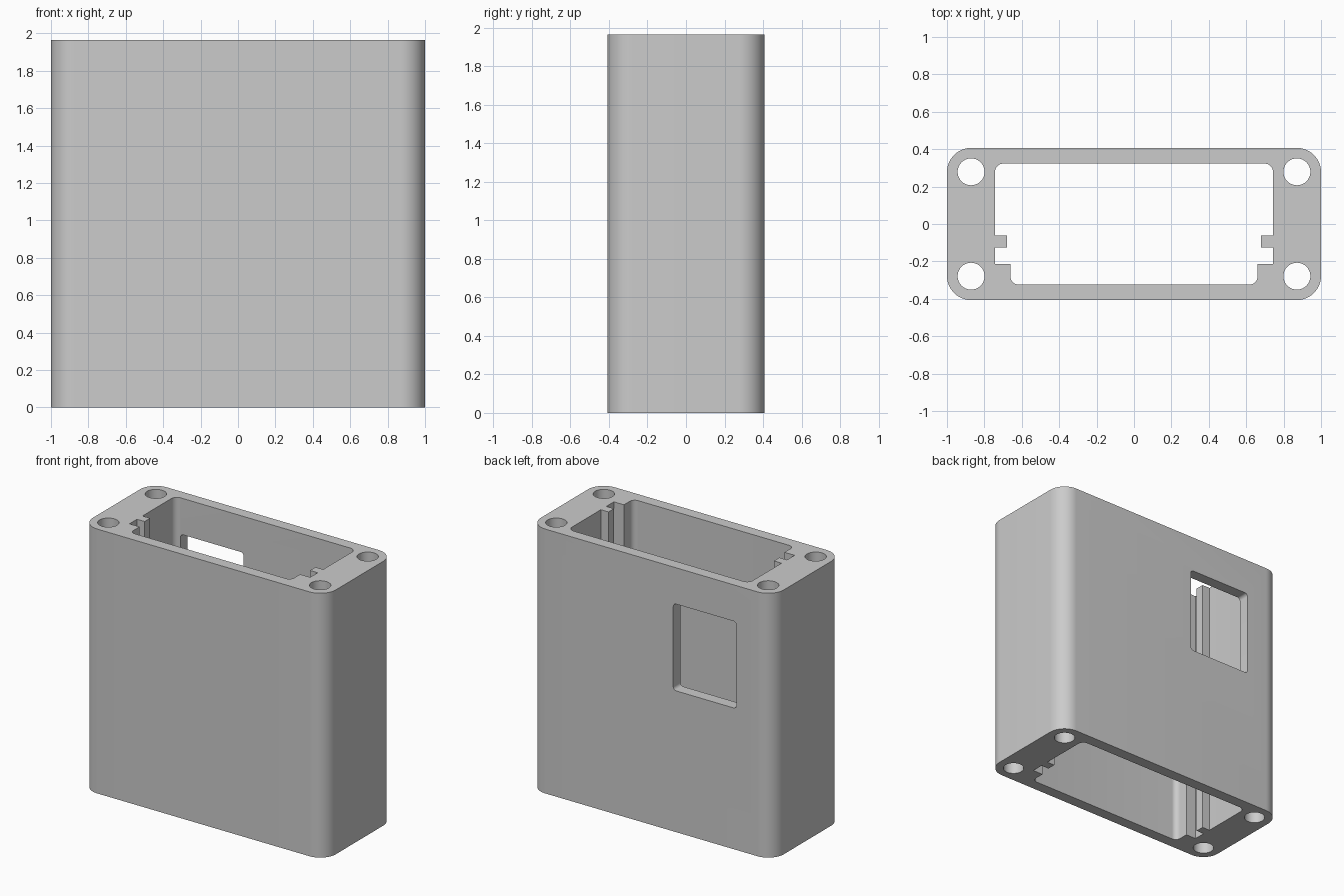
import bpy, bmesh, math

HEIGHT = 1.965

cube = bpy.data.objects.get("Cube")
if cube:
    bpy.data.objects.remove(cube, do_unlink=True)

grey = bpy.data.materials.new("light_grey")
grey.use_nodes = True
colour = (0.6, 0.6, 0.6, 1)
grey.diffuse_color = colour
grey.node_tree.nodes["Principled BSDF"].inputs["Base Color"].default_value = colour


def rounded(points, steps=10):
    """Round each (x, y, radius) corner of a closed outline."""
    out = []
    for i, (x, y, r) in enumerate(points):
        if not r:
            out.append((x, y))
            continue
        ends = []
        for px, py, _ in (points[i - 1], points[(i + 1) % len(points)]):
            d = math.hypot(px - x, py - y)
            ends.append(((px - x) / d * r, (py - y) / d * r))
        (ax, ay), (bx, by) = ends
        for k in range(steps + 1):
            t = k / steps * math.pi / 2
            a, b = 1 - math.sin(t), 1 - math.cos(t)
            out.append((x + ax * a + bx * b, y + ay * a + by * b))
    return out


def rectangle(x0, x1, y0, y1, r):
    return [(x0, y0, r), (x1, y0, r), (x1, y1, r), (x0, y1, r)]


def prism(name, outline, low, high, upright=False):
    """Extrude an outline along z, or along y when upright."""
    bm = bmesh.new()
    place = (lambda a, b: (a, low, b)) if upright else (lambda a, b: (a, b, low))
    face = bm.faces.new([bm.verts.new(place(a, b)) for a, b in outline])
    moved = bmesh.ops.extrude_face_region(bm, geom=[face])["geom"]
    offset = (0, high - low, 0) if upright else (0, 0, high - low)
    bmesh.ops.translate(bm, vec=offset,
                        verts=[v for v in moved if isinstance(v, bmesh.types.BMVert)])
    bmesh.ops.recalc_face_normals(bm, faces=bm.faces)
    mesh = bpy.data.meshes.new(name)
    bm.to_mesh(mesh)
    bm.free()
    mesh.materials.append(grey)
    obj = bpy.data.objects.new(name, mesh)
    bpy.context.collection.objects.link(obj)
    return obj


# Outer shell
shell = prism("enclosure_shell", rounded(rectangle(-1, 1, -0.407, 0.407, 0.13), 16), 0, HEIGHT)

# Cavity with a board-guide rib and a ledge on each side
right = [(0.66, -0.323, 0.04), (0.66, -0.214, 0), (0.743, -0.214, 0), (0.743, -0.125, 0),
         (0.68, -0.125, 0), (0.68, -0.061, 0), (0.743, -0.061, 0), (0.743, 0.323, 0.045)]
left = [(-x, y, r) for x, y, r in reversed(right)]
cutters = [prism("cavity_cutter", rounded(right + left), -0.1, HEIGHT + 0.1)]

# Screw holes through the four corners
for sx in (-1, 1):
    for sy in (-1, 1):
        ring = [(sx * 0.871 + 0.072 * math.cos(k * math.tau / 40),
                 sy * 0.279 + 0.072 * math.sin(k * math.tau / 40)) for k in range(40)]
        cutters.append(prism("screw_hole_cutter", ring, -0.1, HEIGHT + 0.1))

# Window in the back wall
window = rounded(rectangle(-0.70, -0.18, 1.05, 1.695, 0.025), 6)
cutters.append(prism("window_cutter", window, 0.2, 0.6, upright=True))

# Cut the shell, then discard the cutters
bpy.ops.object.select_all(action="DESELECT")
bpy.context.view_layer.objects.active = shell
shell.select_set(True)
for cutter in cutters:
    cutter.hide_render = True
    mod = shell.modifiers.new("cut", "BOOLEAN")
    mod.operation = "DIFFERENCE"
    mod.solver = "EXACT"
    mod.object = cutter
    bpy.ops.object.modifier_apply(modifier=mod.name)
    bpy.data.objects.remove(cutter, do_unlink=True)

bpy.ops.object.shade_smooth_by_angle(angle=math.radians(30))
